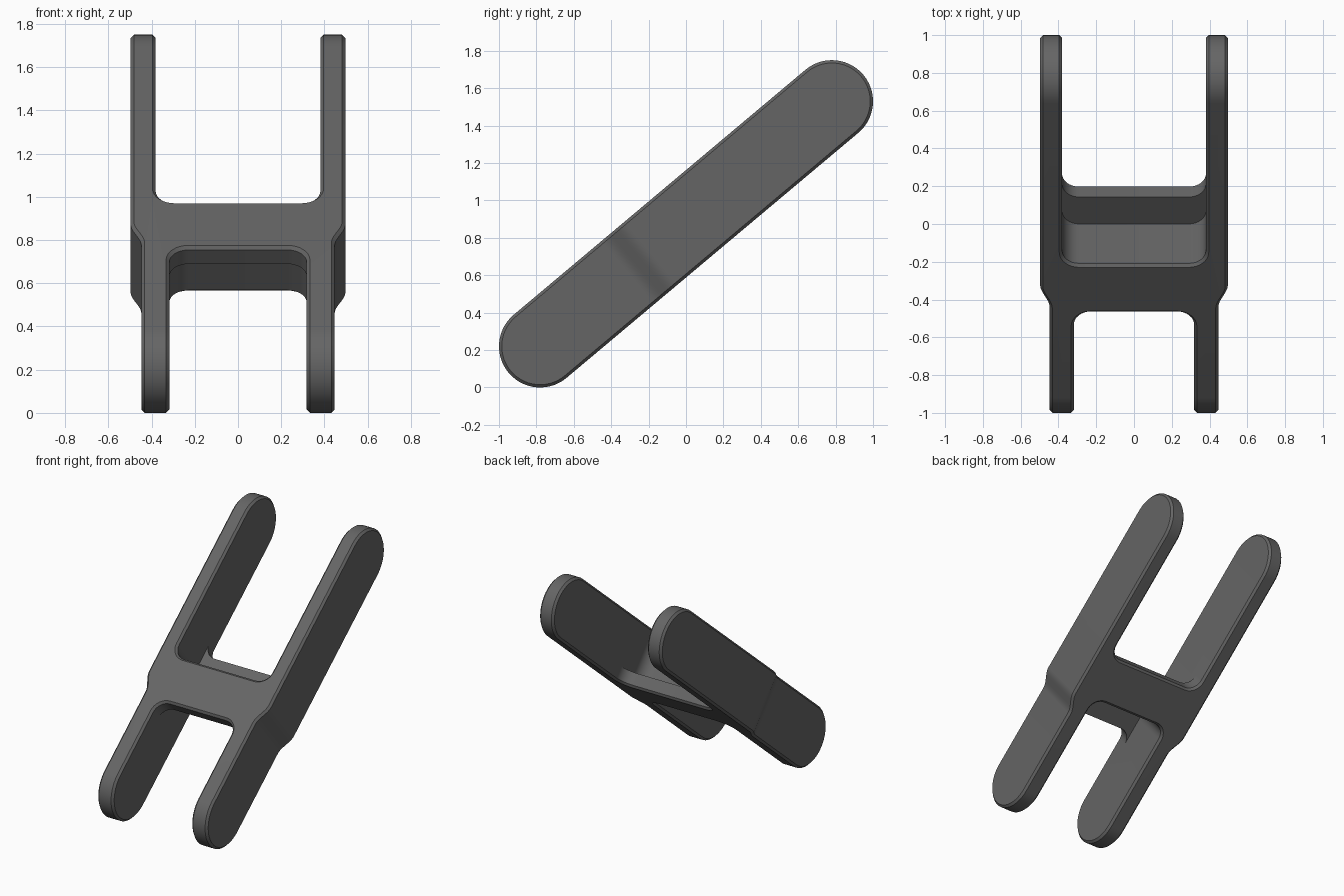
import bpy, bmesh, math
from mathutils import Vector

if "Cube" in bpy.data.objects:
    bpy.data.objects.remove(bpy.data.objects["Cube"])

# Local frame: x across, y along the link, z through its thickness
R, HALF = 0.22, 1.0185            # end radius, half distance between end centres
TILT = math.atan2(1.31, 1.56)


def prism(name, pts, axis, lo, hi):
    """Extrude a closed 2D profile along z (x, y points) or x (y, z points)."""
    bm = bmesh.new()
    put = (lambda p: (p[0], p[1], lo)) if axis == 'z' else (lambda p: (lo, p[0], p[1]))
    face = bm.faces.new([bm.verts.new(put(p)) for p in pts])
    new = bmesh.ops.extrude_face_region(bm, geom=[face])['geom']
    step = Vector((0, 0, hi - lo)) if axis == 'z' else Vector((hi - lo, 0, 0))
    bmesh.ops.translate(bm, vec=step, verts=[v for v in new if isinstance(v, bmesh.types.BMVert)])
    bmesh.ops.recalc_face_normals(bm, faces=bm.faces)
    me = bpy.data.meshes.new(name)
    bm.to_mesh(me)
    bm.free()
    ob = bpy.data.objects.new(name, me)
    bpy.context.collection.objects.link(ob)
    return ob


def arc(cx, cy, r, a0, a1, n):
    return [(cx + r * math.cos(math.radians(a0 + (a1 - a0) * i / n)),
             cy + r * math.sin(math.radians(a0 + (a1 - a0) * i / n))) for i in range(n + 1)]


def slot(name, end, side, w, z0, z1, r=0.09):
    """Fork slot cutter with a filleted closed end, open towards side."""
    pts = [(w, 1.5)] + arc(w - r, r, r, 0, -90, 8) + arc(r - w, r, r, -90, -180, 8) + [(-w, 1.5)]
    return prism(name, [(x, end + side * y) for x, y in pts], 'z', z0, z1)


# Round-ended bar seen from the side
link = prism("fork_link", arc(HALF, 0, R, -90, 90, 28) + arc(-HALF, 0, R, 90, 270, 28),
             'x', -0.6, 0.6)

# Plan outline: wide upper arms easing into narrower lower arms
ease = []
for i in range(11):
    t = i / 10
    ease.append((0.497 - 0.05 * t * t * (3 - 2 * t), -0.25 - 0.15 * t))
right = [(0.497, 1.5)] + ease + [(0.447, -1.5)]
outline = prism("outline_cutter", right + [(-x, y) for x, y in reversed(right)], 'z', -0.4, 0.4)

# Stepped slots leave a Z-section crossbar between the forks
steps = [('INTERSECT', outline),
         ('DIFFERENCE', slot("upper_slot", -0.10, 1, 0.381, -0.12, 0.4)),
         ('DIFFERENCE', slot("upper_slot_through", 0.086, 1, 0.381, -0.4, 0.4)),
         ('DIFFERENCE', slot("lower_slot", -0.233, -1, 0.318, -0.4, 0.12)),
         ('DIFFERENCE', slot("lower_slot_through", -0.432, -1, 0.318, -0.4, 0.4))]
bpy.context.view_layer.objects.active = link
link.select_set(True)
for op, cutter in steps:
    m = link.modifiers.new("cut", 'BOOLEAN')
    m.operation, m.object, m.solver = op, cutter, 'EXACT'
    bpy.ops.object.modifier_apply(modifier=m.name)
    bpy.data.objects.remove(cutter)

# Small chamfer on every edge lying on the bar's outer surface
bm = bmesh.new()
bm.from_mesh(link.data)
bmesh.ops.remove_doubles(bm, verts=bm.verts, dist=0.0003)
bmesh.ops.dissolve_limit(bm, angle_limit=math.radians(0.3), verts=bm.verts, edges=bm.edges)


def on_rim(v):
    return abs(math.hypot(max(abs(v.co.y) - HALF, 0), v.co.z) - R) < 0.002


rim = [e for e in bm.edges if len(e.link_faces) == 2 and e.calc_face_angle() > 0.7
       and all(on_rim(v) for v in e.verts)]
bmesh.ops.bevel(bm, geom=rim, offset=0.015, segments=1, profile=0.5,
                affect='EDGES', clamp_overlap=False)
bm.to_mesh(link.data)
bm.free()

# Dark grey finish
dark = bpy.data.materials.new("dark_grey")
dark.diffuse_color = (0.13, 0.13, 0.13, 1)
dark.use_nodes = True
dark.node_tree.nodes["Principled BSDF"].inputs["Base Color"].default_value = dark.diffuse_color
link.data.materials.clear()
link.data.materials.append(dark)
for p in link.data.polygons:
    p.material_index = 0

# Lean the link back and stand it on the ground
link.rotation_euler = (TILT, 0, 0)
link.location = (0, 0, 0.875)
bpy.ops.object.shade_smooth_by_angle(angle=math.radians(30))
